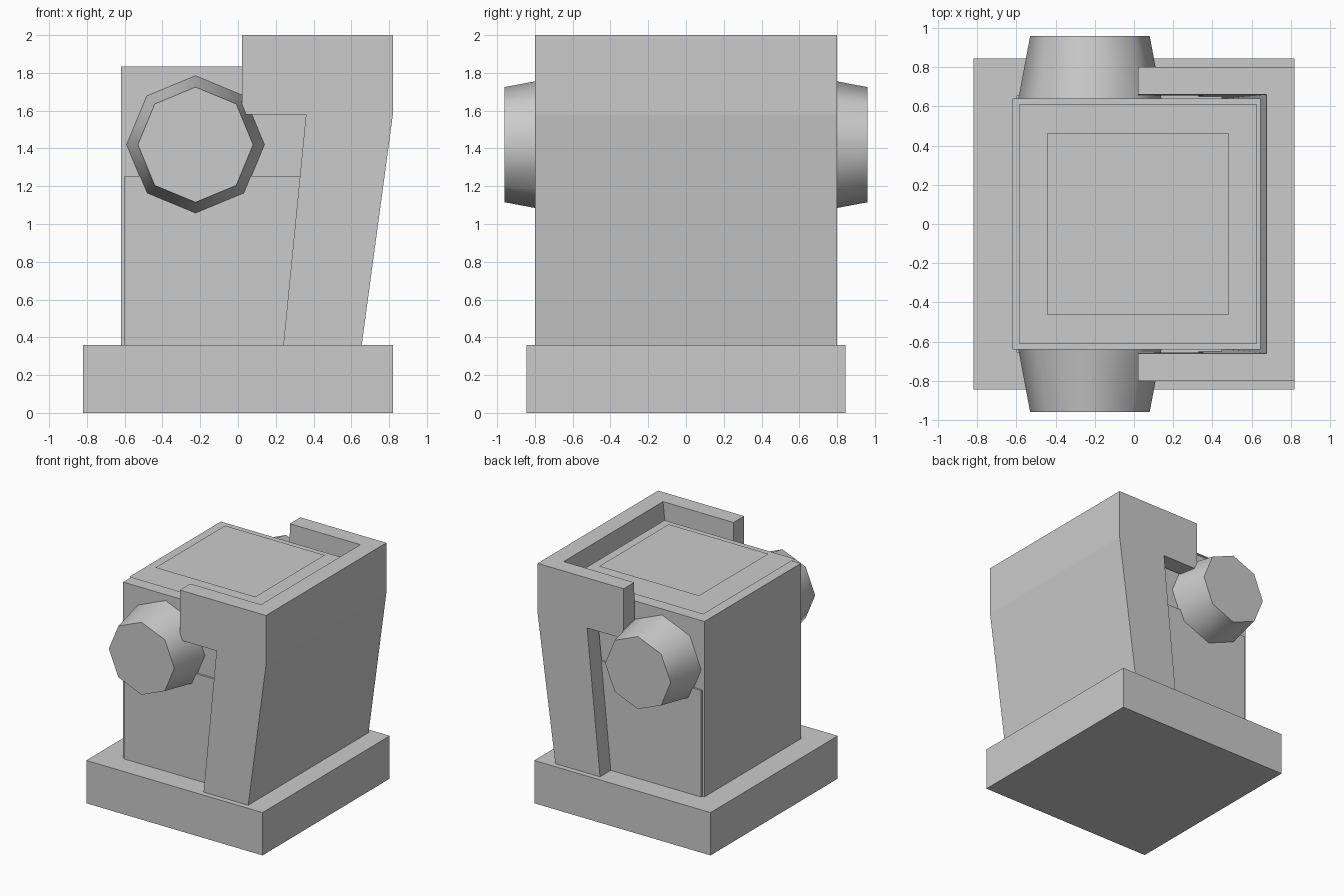
import bpy, bmesh, math
from mathutils import Matrix

if "Cube" in bpy.data.objects:
    bpy.data.objects.remove(bpy.data.objects["Cube"])


def add_object(name, bm):
    bmesh.ops.recalc_face_normals(bm, faces=bm.faces)
    mesh = bpy.data.meshes.new(name)
    bm.to_mesh(mesh)
    bm.free()
    obj = bpy.data.objects.new(name, mesh)
    bpy.context.collection.objects.link(obj)
    return obj


def loft(name, ring_a, ring_b):
    """Closed solid between two matching outlines."""
    bm = bmesh.new()
    a = [bm.verts.new(p) for p in ring_a]
    b = [bm.verts.new(p) for p in ring_b]
    bm.faces.new(a)
    bm.faces.new(b[::-1])
    for i in range(len(a)):
        j = (i + 1) % len(a)
        bm.faces.new((a[i], a[j], b[j], b[i]))
    return add_object(name, bm)


def rect(x0, x1, y, z):
    return [(x0, -y, z), (x1, -y, z), (x1, y, z), (x0, y, z)]


def box(name, x0, x1, y, z0, z1):
    return loft(name, rect(x0, x1, y, z0), rect(x0, x1, y, z1))


def sheet(name, x0, x1, y, z):
    bm = bmesh.new()
    bm.faces.new([bm.verts.new(p) for p in rect(x0, x1, y, z)])
    return add_object(name, bm)


# Base slab, inner body and the slightly raised side panels
box("base", -0.82, 0.82, 0.845, 0, 0.36)
box("body", -0.62, 0.645, 0.64, 0.36, 1.835)
box("side_panels", -0.60, 0.45, 0.657, 0.36, 1.255)

# Thin stacked sheets above the body
sheet("lower_top_sheet", -0.587, 0.627, 0.61, 1.875)
sheet("upper_top_sheet", -0.445, 0.485, 0.463, 1.935)

# Leaning outer shell with legs and arms, hollowed by a tapered cutter
profile = [(0.02, 2), (0.82, 2), (0.82, 1.58), (0.655, 0.36),
           (0.24, 0.36), (0.36, 1.58), (0.02, 1.58)]
shell = loft("shell", [(x, -0.80, z) for x, z in profile],
             [(x, 0.80, z) for x, z in profile])
cutter = loft("shell_cutter", rect(-1, 0.46, 0.64, 0.2),
              rect(-1, 0.688, 0.661, 2.1))
cutter.hide_render = True
cutter.hide_viewport = True
mod = shell.modifiers.new("hollow", 'BOOLEAN')
mod.operation = 'DIFFERENCE'
mod.solver = 'EXACT'
mod.object = cutter
bpy.context.view_layer.objects.active = shell
bpy.ops.object.modifier_apply(modifier=mod.name)
bpy.data.objects.remove(cutter)

# Tapered eight-sided pivots on both sides
for name, side in (("front_pivot", -1), ("back_pivot", 1)):
    bm = bmesh.new()
    bmesh.ops.create_cone(bm, cap_ends=True, segments=8,
                          radius1=0.367, radius2=0.305, depth=0.33)
    bm.transform(Matrix.Translation((-0.225, side * 0.795, 1.42))
                 @ Matrix.Rotation(-side * math.pi / 2, 4, 'X'))
    pivot = add_object(name, bm)
    bpy.ops.object.select_all(action='DESELECT')
    pivot.select_set(True)
    bpy.context.view_layer.objects.active = pivot
    bpy.ops.object.shade_smooth_by_angle(angle=math.radians(50))
